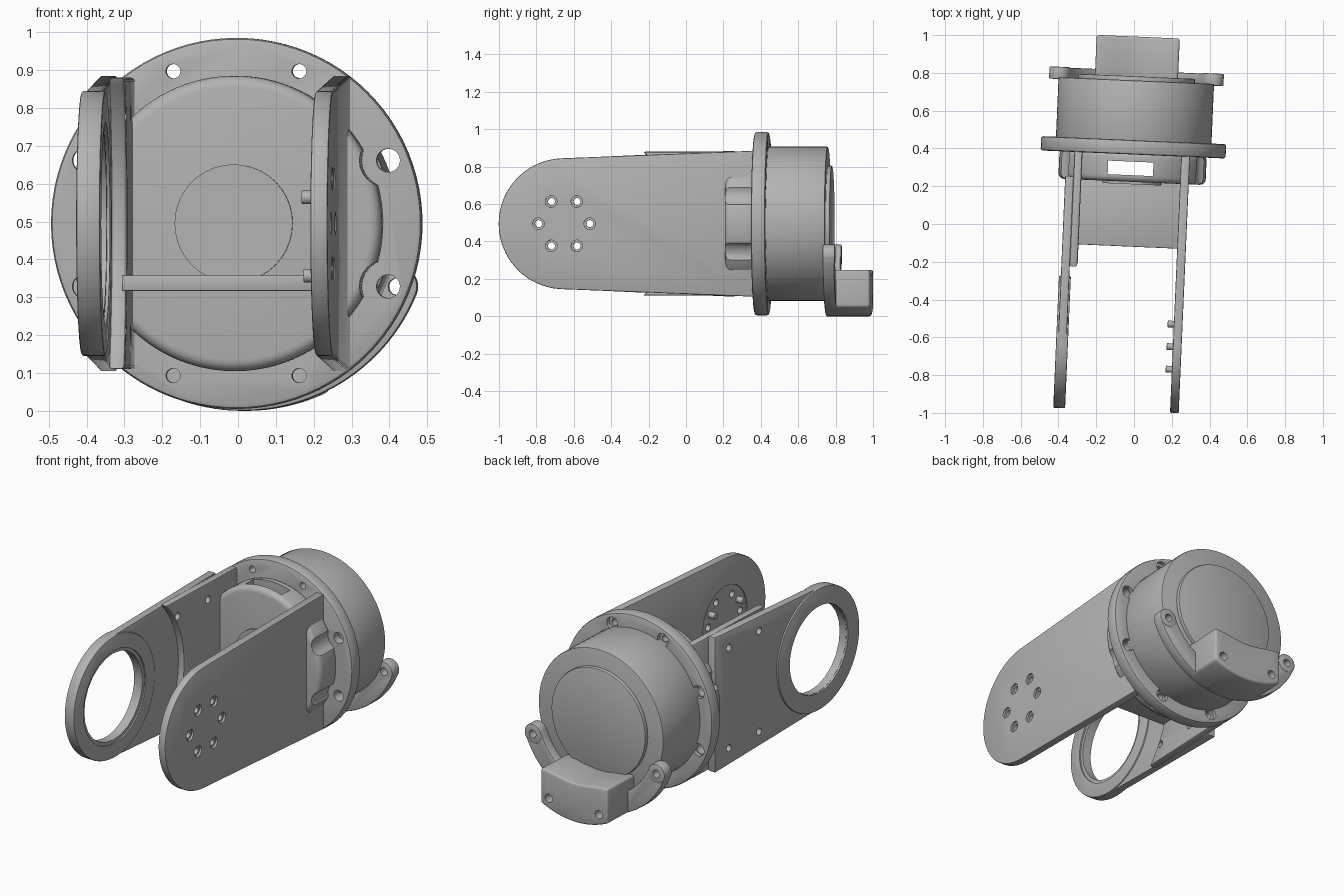
import bpy, bmesh
from math import radians, cos, sin, pi, sqrt
from mathutils import Matrix, Vector

cube = bpy.data.objects.get("Cube")
if cube:
    bpy.data.objects.remove(cube, do_unlink=True)

grey = bpy.data.materials.new("machined grey")
grey.use_nodes = True
grey.diffuse_color = (0.45, 0.45, 0.45, 1)
grey.node_tree.nodes["Principled BSDF"].inputs["Base Color"].default_value = (0.45, 0.45, 0.45, 1)

# The whole joint is yawed slightly; parts are built about the drive axis (local y)
PLACE = Matrix.Translation((-0.003, 0.41, 0.495)) @ Matrix.Rotation(radians(-2.5), 4, 'Z')
ARM_Y = -1.05      # centre of the rounded arm ends
ARM_R = 0.35


def arc(cx, cy, r, a0, a1, n):
    return [(cx + r * cos(radians(a0 + (a1 - a0) * i / n)),
             cy + r * sin(radians(a0 + (a1 - a0) * i / n))) for i in range(n + 1)]


def circle(cx, cy, r, n=48):
    return arc(cx, cy, r, 0, 360, n)[:-1]


def prism(name, pts, axis, a, b):
    """Extrude a 2D outline along an axis: X uses (y, z), Y uses (x, z), Z uses (x, y)."""
    def at(p, d):
        return {'X': (d, p[0], p[1]), 'Y': (p[0], d, p[1]), 'Z': (p[0], p[1], d)}[axis]
    bm = bmesh.new()
    lo = [bm.verts.new(at(p, a)) for p in pts]
    hi = [bm.verts.new(at(p, b)) for p in pts]
    bm.faces.new(lo)
    bm.faces.new(hi)
    n = len(pts)
    for i in range(n):
        bm.faces.new((lo[i], lo[(i + 1) % n], hi[(i + 1) % n], hi[i]))
    bmesh.ops.recalc_face_normals(bm, faces=bm.faces)
    mesh = bpy.data.meshes.new(name)
    bm.to_mesh(mesh)
    bm.free()
    ob = bpy.data.objects.new(name, mesh)
    bpy.context.collection.objects.link(ob)
    return ob


def finish(ob, bevel=0.0, cutters=(), segments=2):
    """Round the edges, cut the openings, shade and place a part."""
    if bevel:
        m = ob.modifiers.new("round", 'BEVEL')
        m.width, m.segments, m.limit_method, m.angle_limit = bevel, segments, 'ANGLE', radians(40)
    for c in cutters:
        c.hide_render = True
        m = ob.modifiers.new("cut", 'BOOLEAN')
        m.operation, m.solver, m.object = 'DIFFERENCE', 'EXACT', c
    bpy.context.view_layer.update()
    mesh = bpy.data.meshes.new_from_object(ob.evaluated_get(bpy.context.evaluated_depsgraph_get()))
    ob.modifiers.clear()
    ob.data = mesh
    for c in cutters:
        bpy.data.objects.remove(c, do_unlink=True)
    mesh.materials.clear()
    mesh.materials.append(grey)
    bpy.ops.object.select_all(action='DESELECT')
    ob.select_set(True)
    bpy.context.view_layer.objects.active = ob
    bpy.ops.object.shade_smooth_by_angle(angle=radians(35))
    ob.matrix_world = PLACE
    return ob


def hole(x, z, r, a, b, axis='Y'):
    return prism("cutter", circle(x, z, r, 24), axis, a, b)


def box(x0, x1, y0, y1, z0, z1, name="cutter"):
    return prism(name, [(x0, y0), (x1, y0), (x1, y1), (x0, y1)], 'Z', z0, z1)


# Bolt circle of the flange; the four side bolts are larger
bolts = [(0.435 * cos(radians(a)), 0.435 * sin(radians(a)), abs(cos(radians(a))) > 0.7)
         for a in [22.5 + 45 * i for i in range(8)]]

# Mounting flange
cuts = []
for x, z, side in bolts:
    cuts.append(hole(x, z, 0.031 if side else 0.019, -0.1, 0.1))
    cuts.append(hole(x, z, 0.036, 0.012, 0.1))
finish(prism("flange", circle(0, 0, 0.49, 96), 'Y', -0.042, 0.034), 0.012, cuts)

# Motor body and rear cap
finish(prism("motor_body", circle(0, 0, 0.412, 96), 'Y', 0.0, 0.35), 0.008)
finish(prism("rear_cap", circle(0, 0, 0.31, 72), 'Y', 0.34, 0.372), 0.006)

# Front hub with a slot and reliefs around the side bolts
cuts = [box(-0.13, 0.11, -0.152, -0.08, -0.6, 0.6)]
cuts += [hole(x, z, 0.07, -0.3, -0.03) for x, z, side in bolts if side]
finish(prism("front_hub", circle(0, 0, 0.39, 96), 'Y', -0.187, -0.03), 0.03, cuts, 4)
finish(prism("hub_boss", circle(0, 0, 0.156, 40), 'Y', -0.2, -0.18))

# Cross shelf between the arms
finish(box(-0.28, 0.265, -0.53, -0.17, -0.178, -0.137, "cross_shelf"), 0.004)


def arm_outline(rear):
    return [(rear, 0.39)] + arc(ARM_Y, 0, ARM_R, 92, 268, 48) + [(rear, -0.39)]


# Drive arm: six countersunk holes around a shallow inner recess
cuts = [hole(ARM_Y, 0, 0.19, 0.2, 0.261, 'X')]
for i in range(6):
    y, z = ARM_Y + 0.137 * cos(i * pi / 3), 0.137 * sin(i * pi / 3)
    cuts.append(hole(y, z, 0.019, 0.2, 0.4, 'X'))
    cuts.append(hole(y, z, 0.031, 0.288, 0.4, 'X'))
finish(prism("drive_arm", arm_outline(-0.035), 'X', 0.255, 0.301), 0.006, cuts)

# Locating pins inside the drive arm
for i in range(3):
    a = radians(-90 + 120 * i)
    pin = prism("locating_pin", circle(ARM_Y + 0.138 * cos(a), 0.138 * sin(a), 0.018, 20),
                'X', 0.222, 0.27)
    finish(pin, 0.003)


def pad_holes():
    return [hole(y, z, 0.02, -0.5, -0.2, 'X') for y in (-0.29, -0.55) for z in (-0.29, 0.29)]


# Ring arm: thin web with a thicker collar around the bearing opening
finish(prism("ring_arm_web", arm_outline(-0.17), 'X', -0.354, -0.309), 0.006,
       pad_holes() + [hole(ARM_Y, 0, 0.25, -0.5, -0.2, 'X')])
finish(prism("ring_arm_collar", circle(ARM_Y, 0, ARM_R, 96), 'X', -0.364, -0.301), 0.006,
       [prism("cutter", circle(ARM_Y, 0, 0.25, 72), 'X', -0.5, -0.2),
        prism("cutter", circle(ARM_Y, 0, 0.268, 72), 'X', -0.325, -0.2)])

# Inner mounting plate with a concave end around the bearing collar
half = 0.385
sweep = 44
reach = half / sin(radians(sweep))
plate = [(-0.035, half)] + arc(ARM_Y, 0, reach, sweep, -sweep, 32) + [(-0.035, -half)]
finish(prism("inner_mounting_plate", plate, 'X', -0.311, -0.268), 0.01, pad_holes())

# Rear bracket: crescent, two ears and a connector block
ear_a = 22.3
ears = [(s * 0.44 * cos(radians(ear_a)), -0.44 * sin(radians(ear_a))) for s in (-1, 1)]


def ear_holes():
    return [hole(x, z, 0.022, 0.2, 0.6) for x, z in ears]


crescent = arc(0, 0, 0.495, -180 + ear_a, -ear_a, 48) + arc(0, 0, 0.385, -ear_a, -180 + ear_a, 48)
finish(prism("bracket_crescent", crescent, 'Y', 0.34, 0.402), 0.006, ear_holes())
for x, z in ears:
    finish(prism("bracket_ear", circle(x, z, 0.055, 32), 'Y', 0.34, 0.405), 0.006, ear_holes())

w = 0.22
edge = radians(26.4)
block = arc(0, 0, 0.495, -90 - 26.4, -90 + 26.4, 24)
block += [(w - 2 * w * i / 20, -0.258 - 0.012 * cos(2 * pi * i / 20 - pi)) for i in range(21)]
finish(prism("connector_block", block, 'Y', 0.345, 0.582), 0.012,
       [hole(s * 0.165, -0.405, 0.024, 0.5, 0.7) for s in (-1, 1)], 3)
